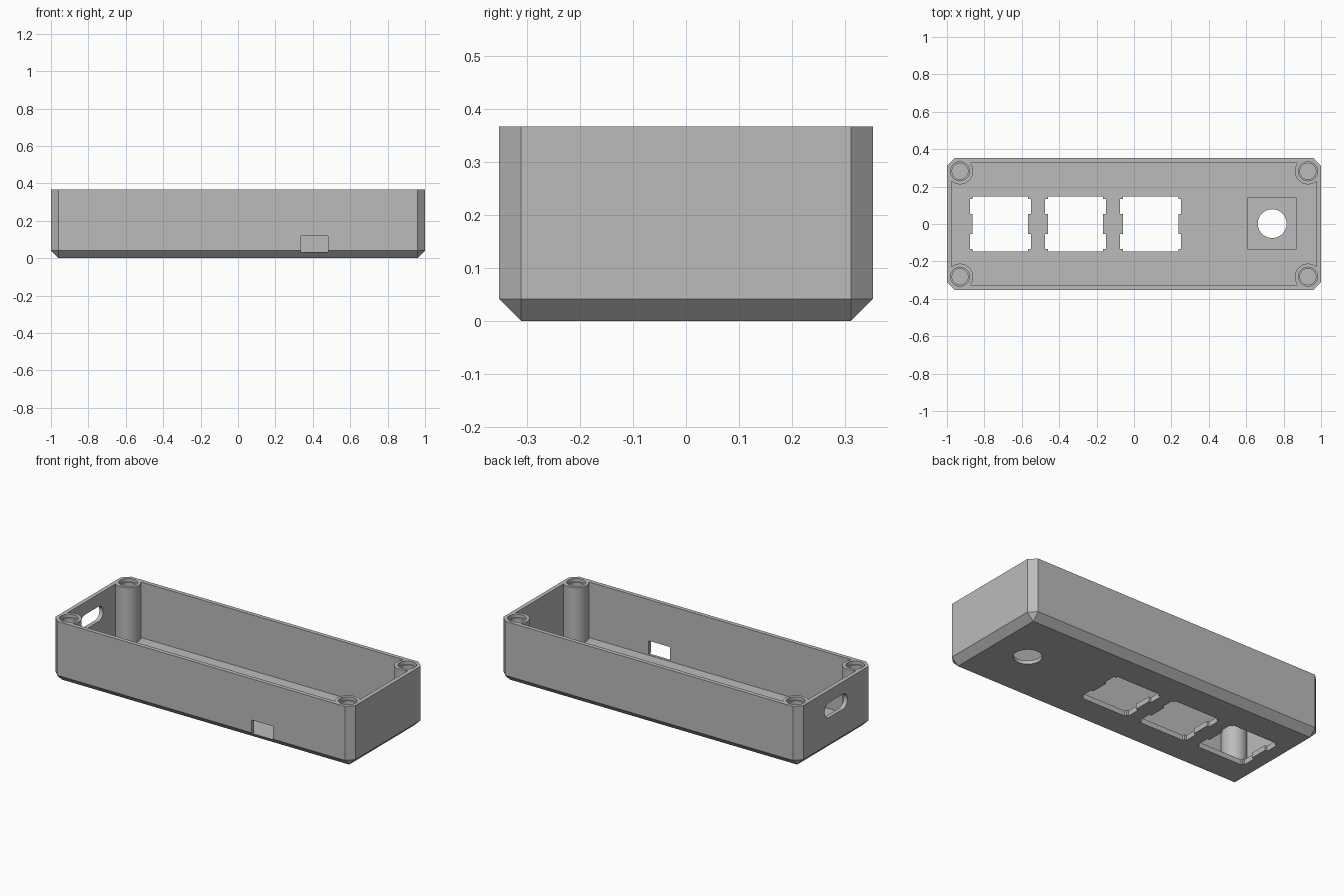
import bpy, bmesh, math
from mathutils import Matrix

cube = bpy.data.objects.get("Cube")
if cube:
    bpy.data.objects.remove(cube, do_unlink=True)

# Overall dimensions
HX, HY, TOP = 1.0, 0.352, 0.366
CH, WALL, FLOOR = 0.041, 0.025, 0.031
BOSS_X, BOSS_Y, BOSS_R = HX - 0.07, HY - 0.07, 0.07

plastic = bpy.data.materials.new("grey plastic")
plastic.use_nodes = True
GREY = (0.5, 0.5, 0.5, 1)
plastic.diffuse_color = GREY
plastic.node_tree.nodes["Principled BSDF"].inputs["Base Color"].default_value = GREY


def make(name, bm):
    bmesh.ops.recalc_face_normals(bm, faces=bm.faces)
    mesh = bpy.data.meshes.new(name)
    bm.to_mesh(mesh)
    bm.free()
    mesh.materials.append(plastic)
    obj = bpy.data.objects.new(name, mesh)
    bpy.context.collection.objects.link(obj)
    return obj


def hull(name, points):
    bm = bmesh.new()
    for p in points:
        bm.verts.new(p)
    bmesh.ops.convex_hull(bm, input=bm.verts)
    bmesh.ops.dissolve_limit(bm, angle_limit=0.01, verts=bm.verts, edges=bm.edges)
    return make(name, bm)


def box(name, x, y, z):
    return hull(name, [(a, b, c) for a in x for b in y for c in z])


def cylinder(name, x, y, r, z0, z1):
    bm = bmesh.new()
    bmesh.ops.create_cone(bm, cap_ends=True, segments=48, radius1=r, radius2=r, depth=z1 - z0,
                          matrix=Matrix.Translation((x, y, (z0 + z1) / 2)))
    return make(name, bm)


def prism(name, outline, z0, z1):
    bm = bmesh.new()
    face = bm.faces.new([bm.verts.new((x, y, z0)) for x, y in outline])
    up = bmesh.ops.extrude_face_region(bm, geom=[face])["geom"]
    bmesh.ops.translate(bm, vec=(0, 0, z1 - z0), verts=[v for v in up if isinstance(v, bmesh.types.BMVert)])
    return make(name, bm)


def cut(target, cutter):
    mod = target.modifiers.new("cut", "BOOLEAN")
    mod.operation, mod.solver, mod.object = "DIFFERENCE", "EXACT", cutter
    bpy.context.view_layer.objects.active = target
    bpy.ops.object.modifier_apply(modifier=mod.name)
    bpy.data.objects.remove(cutter, do_unlink=True)


# Outer shell: chamfered vertical corners and a chamfered bottom edge
corners = [(sx, sy) for sx in (-1, 1) for sy in (-1, 1)]
points = [(sx * (HX - CH), sy * (HY - CH), 0) for sx, sy in corners]
for z in (CH, TOP):
    for sx, sy in corners:
        points += [(sx * HX, sy * (HY - CH), z), (sx * (HX - CH), sy * HY, z)]
case = hull("case", points)

# Cavity that leaves the four corner screw posts standing
cavity = box("cavity", (WALL - HX, HX - WALL), (WALL - HY, HY - WALL), (FLOOR, TOP + 0.1))
for sx, sy in corners:
    cut(cavity, cylinder("post", sx * BOSS_X, sy * BOSS_Y, BOSS_R, -0.1, TOP + 0.2))
cut(case, cavity)

# Stepped screw holes in the posts
for sx, sy in corners:
    cut(case, cylinder("screw_hole", sx * BOSS_X, sy * BOSS_Y, 0.043, 0.12, TOP + 0.1))
    cut(case, cylinder("insert_hole", sx * BOSS_X, sy * BOSS_Y, 0.051, TOP - 0.02, TOP + 0.1))

# Three switch openings with side clip notches
quarter = [(0.148, 0.053), (0.163, 0.053), (0.163, 0.133), (0.148, 0.133), (0.148, 0.147)]
right = [(x, -y) for x, y in reversed(quarter)] + quarter
outline = right + [(-x, -y) for x, y in right]
for cx in (-0.715, -0.313, 0.089):
    cut(case, prism("switch_opening", [(cx + x, y) for x, y in outline], -0.1, 0.1))

# Dial recess and shaft hole
cut(case, box("dial_recess", (0.608, 0.87), (-0.133, 0.138), (FLOOR - 0.01, 0.1)))
cut(case, cylinder("dial_hole", 0.739, 0.002, 0.077, -0.1, 0.1))

# Rectangular port in the front wall
cut(case, box("front_port", (0.336, 0.48), (-HY - 0.1, -HY + 0.1), (0.033, 0.118)))

# Rounded slot in the end wall
slot = []
for side in (1, -1):
    for i in range(17):
        a = math.pi * (i / 16 - 0.5) + (math.pi if side < 0 else 0)
        slot.append((side * 0.064 + 0.045 * math.cos(a), 0.246 + 0.045 * math.sin(a)))
cut(case, hull("end_slot", [(x, y, z) for x in (-HX - 0.1, -HX + 0.1) for y, z in slot]))

# Smooth round surfaces, crisp edges
bpy.ops.object.select_all(action="DESELECT")
case.select_set(True)
bpy.context.view_layer.objects.active = case
bpy.ops.object.shade_smooth_by_angle(angle=math.radians(25))
